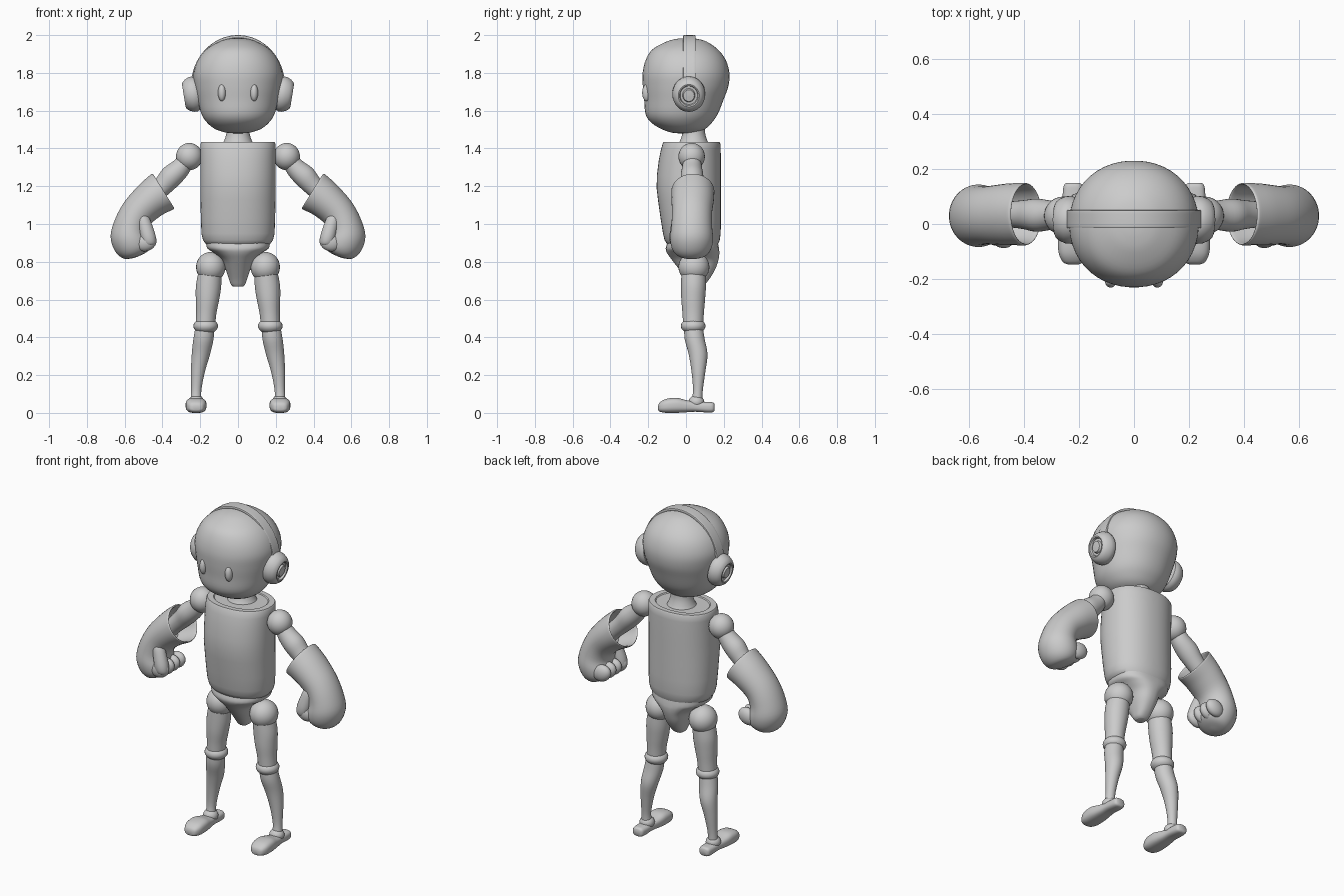
import bpy, bmesh, math
from mathutils import Vector, Matrix


def finish(name, bm, mirror=False, angle=35):
    bmesh.ops.recalc_face_normals(bm, faces=bm.faces)
    me = bpy.data.meshes.new(name)
    bm.to_mesh(me)
    bm.free()
    ob = bpy.data.objects.new(name, me)
    bpy.context.collection.objects.link(ob)
    bpy.ops.object.select_all(action='DESELECT')
    ob.select_set(True)
    bpy.context.view_layer.objects.active = ob
    bpy.ops.object.shade_smooth_by_angle(angle=math.radians(angle))
    if mirror:
        ob.modifiers.new("mirror", 'MIRROR').use_axis[0] = True
    return ob


def catmull(rings, steps):
    out = []
    for i in range(len(rings) - 1):
        a, b = rings[i], rings[i + 1]
        p, q = rings[max(i - 1, 0)], rings[min(i + 2, len(rings) - 1)]
        for s in range(steps):
            t = s / steps
            out.append(tuple(
                b0 * 0.5 * (-t + 2*t*t - t**3) + b1 * 0.5 * (2 - 5*t*t + 3*t**3)
                + b2 * 0.5 * (t + 4*t*t - 3*t**3) + b3 * 0.5 * (t**3 - t*t)
                for b0, b1, b2, b3 in zip(p, a, b, q)))
    return out + [rings[-1]]


def loft(name, rings, n=32, power=2.0, smooth=1, mirror=False, angle=35):
    """Skin rings given as (centre, u axis, v axis) vectors."""
    bm = bmesh.new()
    loops = []
    for c, u, v in catmull(rings, smooth):
        loop = []
        for k in range(n):
            a = 2 * math.pi * (k + 0.5) / n
            ca, sa = math.cos(a), math.sin(a)
            loop.append(bm.verts.new(
                c + u * math.copysign(abs(ca) ** (2 / power), ca)
                + v * math.copysign(abs(sa) ** (2 / power), sa)))
        loops.append(loop)
    for a, b in zip(loops, loops[1:]):
        for k in range(n):
            j = (k + 1) % n
            bm.faces.new((a[k], a[j], b[j], b[k]))
    bm.faces.new(loops[0])
    bm.faces.new(loops[-1])
    return finish(name, bm, mirror, angle)


def level(z, rx, yf, yb):
    """Horizontal ring from half width and front/back limits."""
    return (Vector((0, (yf + yb) / 2, z)), Vector((rx, 0, 0)), Vector((0, (yb - yf) / 2, 0)))


def bent(x, y, z, deg, ra, rb):
    """Ring across a direction in the xz plane, deg below horizontal."""
    a = math.radians(deg)
    return (Vector((x, y, z)), Vector((math.sin(a), 0, math.cos(a))) * ra, Vector((0, rb, 0)))


def ball(name, c, r, mirror=True, tilt=0):
    bm = bmesh.new()
    m = (Matrix.Translation(c) @ Matrix.Rotation(math.radians(tilt), 4, 'Y')
         @ Matrix.Diagonal((*r, 1)))
    bmesh.ops.create_uvsphere(bm, u_segments=28, v_segments=16, radius=1, matrix=m)
    return finish(name, bm, mirror)


# Head and eyes
loft("head", [level(*r) for r in [
    (1.48, .02, -.04, .02), (1.485, .07, -.08, .06), (1.505, .125, -.135, .105),
    (1.54, .167, -.188, .14), (1.585, .195, -.215, .17), (1.66, .215, -.222, .2),
    (1.73, .23, -.229, .225), (1.80, .235, -.23, .23), (1.87, .212, -.213, .21),
    (1.925, .167, -.177, .168), (1.965, .1, -.105, .11), (1.98, .05, -.05, .06),
    (1.984, .005, -.005, .01)]], n=48, power=2.1, smooth=4)
ball("eye", (.085, -.208, 1.695), (.021, .024, .045))

# Headphones
band = []
for i in range(41):
    a = math.pi * i / 40
    band.append((Vector((.241 * math.cos(a), .018, 1.73 + .262 * math.sin(a))),
                 Vector((math.cos(a), 0, math.sin(a))) * .008, Vector((0, .033, 0))))
loft("headband", band, n=20, power=6)
cup = [(0, .07), (.006, .088), (.02, .094), (.04, .093), (.062, .083), (.075, .072), (.08, .06),
       (.078, .053), (.066, .049), (.066, .036), (.078, .031), (.08, .001)]
loft("ear_cup", [bent(.208 + d * .987, .015, 1.692 - d * .16, 9, r, r * .93) for d, r in cup],
     n=40, mirror=True)

# Neck, torso and pelvis
loft("neck", [level(*r) for r in [(1.42, .085, -.045, .125), (1.445, .072, -.03, .112),
                                  (1.48, .062, -.02, .102), (1.53, .06, -.02, .1)]], smooth=4)
loft("torso", [level(*r) for r in [
    (.885, .15, -.085, .155), (.893, .17, -.1, .17), (.915, .186, -.114, .179),
    (.95, .194, -.122, .184), (1.03, .197, -.135, .185), (1.13, .199, -.149, .185),
    (1.19, .2, -.156, .185), (1.26, .2, -.154, .185), (1.34, .2, -.144, .185),
    (1.39, .2, -.134, .184), (1.425, .199, -.124, .183), (1.433, .194, -.119, .178),
    (1.433, .16, -.09, .15), (1.428, .155, -.085, .145)]], n=48, power=2.2)
loft("pelvis", [level(*r) for r in [
    (.9, .17, -.1, .17), (.87, .162, -.108, .175), (.845, .125, -.1, .177),
    (.81, .085, -.075, .172), (.76, .066, -.037, .155), (.71, .049, .0, .125),
    (.68, .038, .02, .1), (.668, .025, .03, .085)]], power=2.4, smooth=4)

# Arms
ball("shoulder", (.258, .03, 1.357), (.07, .07, .072))
loft("upper_arm", [bent(*r) for r in [
    (.27, .032, 1.34, 40, .045, .045), (.305, .032, 1.295, 42, .053, .053),
    (.355, .032, 1.25, 42, .06, .06), (.40, .034, 1.20, 40, .053, .053),
    (.45, .035, 1.15, 40, .048, .048), (.52, .035, 1.08, 45, .05, .05)]], smooth=4, mirror=True)

# Gloves: hollow cuff running into a closed fist
loft("glove", [bent(*r) for r in [
    (.50, .034, 1.10, 40, .07, .085), (.45, .035, 1.14, 34, .09, .1),
    (.399, .036, 1.171, 32, .1, .107), (.396, .036, 1.173, 32, .109, .113),
    (.41, .036, 1.165, 32, .109, .114), (.465, .035, 1.125, 38, .1, .112),
    (.53, .032, 1.06, 50, .092, .106), (.563, .03, .99, 66, .095, .108),
    (.567, .03, .92, 82, .109, .114), (.556, .03, .865, 95, .096, .102),
    (.547, .03, .832, 105, .06, .07), (.543, .03, .823, 108, .01, .01)]],
    n=36, smooth=4, mirror=True, angle=50)
for i in range(4):
    ball("finger_%d" % (i + 1), (.487, .108 - .052 * i, .905), (.058, .033, .048), tilt=25)
loft("thumb", [bent(*r) for r in [
    (.515, -.035, 1.055, 100, .01, .01), (.508, -.037, 1.04, 100, .032, .03),
    (.49, -.045, .985, 98, .038, .036), (.475, -.05, .93, 95, .04, .038),
    (.468, -.05, .893, 92, .032, .03), (.466, -.05, .882, 92, .005, .005)]],
    n=24, smooth=4, mirror=True)

# Legs
ball("hip", (.144, .042, .772), (.078, .082, .08))
loft("thigh", [bent(*r) for r in [
    (.148, .04, .74, 85, .062, .065), (.156, .04, .67, 85, .067, .066),
    (.162, .038, .6, 86, .062, .063), (.168, .038, .53, 87, .054, .057),
    (.172, .038, .47, 88, .052, .054)]], smooth=4, mirror=True)
ball("knee", (.171, .038, .46), (.065, .065, .043))
loft("shin", [bent(*r) for r in [
    (.175, .04, .45, 85, .05, .05), (.183, .046, .39, 84, .053, .053),
    (.197, .064, .31, 84, .048, .05), (.212, .066, .22, 86, .037, .037),
    (.221, .063, .12, 88, .027, .026), (.222, .058, .06, 90, .03, .03)]], smooth=4, mirror=True)

# Feet
ball("ankle", (.221, .055, .057), (.042, .042, .036))
foot = [(-.147, .02, .015, .04), (-.138, .038, .006, .056), (-.105, .053, 0, .074),
        (-.05, .055, 0, .08), (0, .048, .003, .068), (.05, .04, .006, .06),
        (.11, .038, .002, .058), (.14, .034, .003, .056), (.15, .024, .01, .048)]
loft("foot", [(Vector((.222, y, (b + t) / 2)), Vector((w, 0, 0)), Vector((0, 0, (t - b) / 2)))
              for y, w, b, t in foot], n=28, power=2.8, smooth=4, mirror=True, angle=45)
